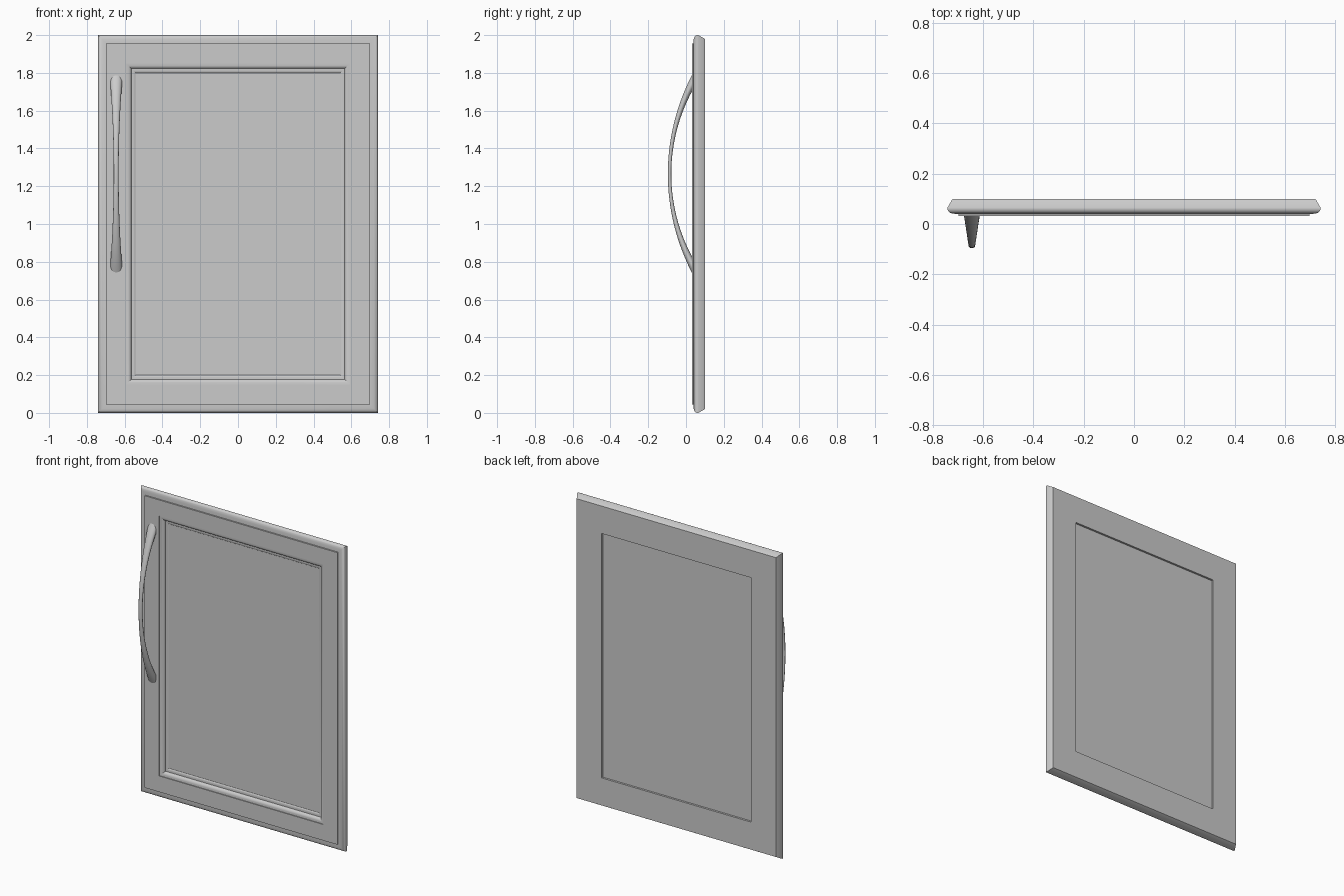
import bpy, bmesh, math

cube = bpy.data.objects.get("Cube")
if cube:
    bpy.data.objects.remove(cube, do_unlink=True)

grey = bpy.data.materials.new("plain grey")
grey.use_nodes = True
colour = (0.6, 0.6, 0.6, 1)
grey.diffuse_color = colour
grey.node_tree.nodes["Principled BSDF"].inputs["Base Color"].default_value = colour

HALF_W, HALF_H = 0.742, 1.0


def loft(name, rings, angle):
    """Skin a list of equal-length rings and cap both ends."""
    bm = bmesh.new()
    loops = [[bm.verts.new(p) for p in ring] for ring in rings]
    for a, b in zip(loops, loops[1:]):
        for i in range(len(a)):
            j = (i + 1) % len(a)
            bm.faces.new((a[i], a[j], b[j], b[i]))
    bm.faces.new(loops[0])
    bm.faces.new(loops[-1])
    bmesh.ops.recalc_face_normals(bm, faces=bm.faces)
    mesh = bpy.data.meshes.new(name)
    bm.to_mesh(mesh)
    bm.free()
    mesh.materials.append(grey)
    obj = bpy.data.objects.new(name, mesh)
    bpy.context.collection.objects.link(obj)
    bpy.ops.object.select_all(action='DESELECT')
    obj.select_set(True)
    bpy.context.view_layer.objects.active = obj
    bpy.ops.object.shade_smooth_by_angle(angle=math.radians(angle))
    return obj


def rectangle(inset, y):
    w, h = HALF_W - inset, HALF_H - inset
    return [(sx * w, y, HALF_H + sz * h)
            for sx, sz in ((-1, -1), (1, -1), (1, 1), (-1, 1))]


# Door: moulding profile as (inset from edge, depth), back recess to front panel
profile = [
    (0.20, 0.087), (0.20, 0.10), (0.02, 0.10),            # back recess and face
    (0.0, 0.065), (0.0, 0.058), (0.004, 0.050),           # bevelled outer edge
    (0.011, 0.044), (0.022, 0.041), (0.044, 0.040),
    (0.044, 0.031), (0.149, 0.031),                       # raised frame face
    (0.149, 0.036), (0.160, 0.037), (0.170, 0.041),       # inner bead
    (0.176, 0.048), (0.178, 0.056), (0.188, 0.056),
    (0.198, 0.060), (0.20, 0.062),                        # sunken panel
]
loft("cabinet_door", [rectangle(*p) for p in profile], 30)

# Handle: bowed bar, slim in the middle and flared toward its buried ends
RADIUS, CENTRE_Y, CENTRE_Z, HANDLE_X = 1.023, 0.936, 1.265, -0.645
END, STEPS, SIDES = math.radians(30), 32, 16
rings = []
for s in range(STEPS + 1):
    t = 2 * s / STEPS - 1
    a = t * END
    half_x = 0.013 + 0.021 * t * t
    half_n = 0.009 + 0.013 * t * t
    ring = []
    for k in range(SIDES):
        b = math.tau * k / SIDES
        r = RADIUS + half_n * math.sin(b)
        ring.append((HANDLE_X + half_x * math.cos(b),
                     CENTRE_Y - r * math.cos(a),
                     CENTRE_Z + r * math.sin(a)))
    rings.append(ring)
loft("bow_handle", rings, 40)
